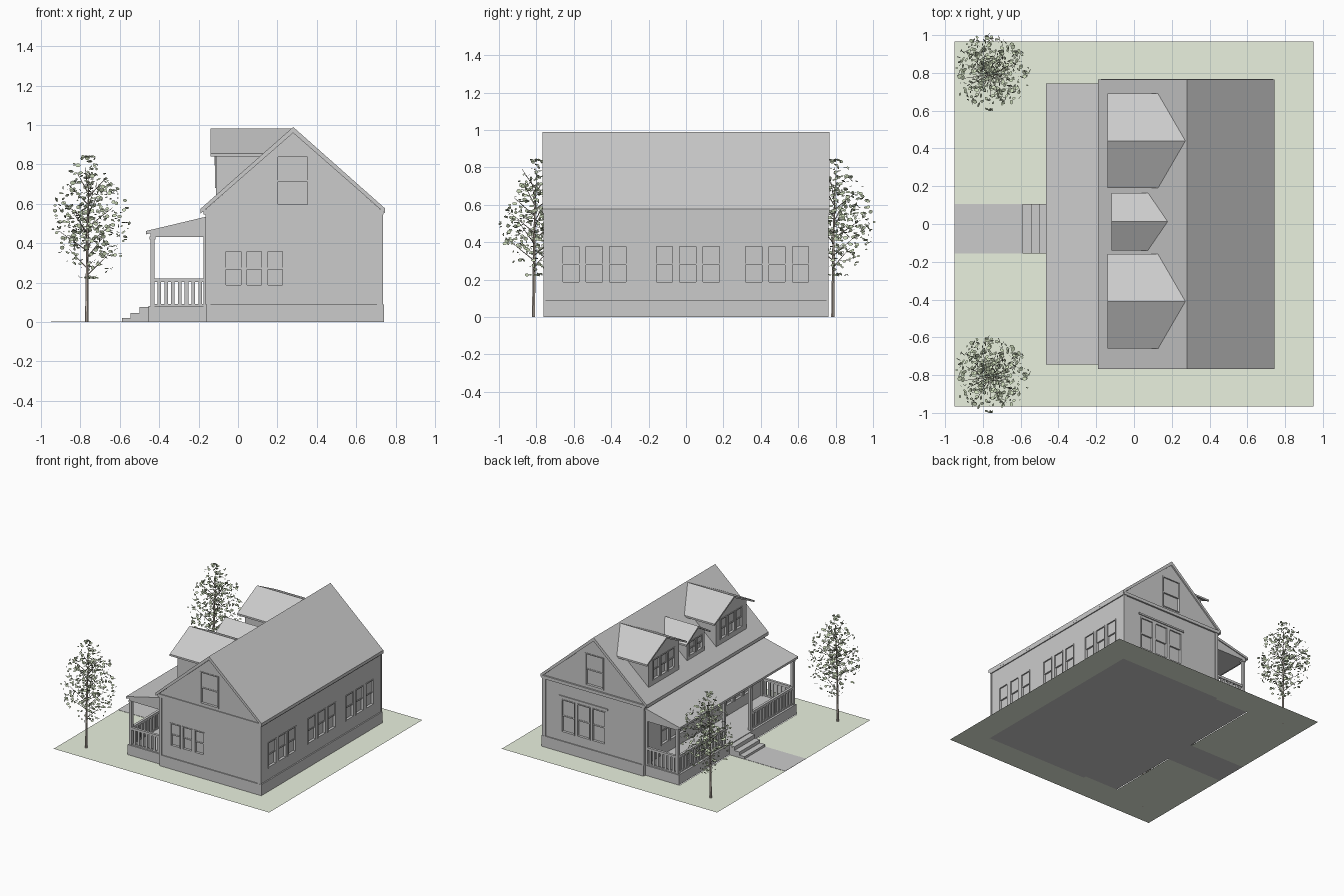
import bpy, bmesh, math, random
from mathutils import Vector, Matrix

if "Cube" in bpy.data.objects:
    bpy.data.objects.remove(bpy.data.objects["Cube"])

random.seed(4)


def mat(name, col):
    m = bpy.data.materials.new(name)
    m.diffuse_color = (*col, 1)
    m.use_nodes = True
    m.node_tree.nodes["Principled BSDF"].inputs["Base Color"].default_value = m.diffuse_color
    return m


GRASS = mat("grass", (0.82, 0.88, 0.74))
LEAF = mat("leaf", (0.62, 0.72, 0.5))
BARK = mat("bark", (0.55, 0.48, 0.42))


def finish(name, bm, material=None):
    if material is not GRASS and material is not LEAF:
        bmesh.ops.recalc_face_normals(bm, faces=bm.faces)
    me = bpy.data.meshes.new(name)
    bm.to_mesh(me)
    bm.free()
    ob = bpy.data.objects.new(name, me)
    bpy.context.collection.objects.link(ob)
    if material:
        me.materials.append(material)
    return ob


def loft(name, ring_a, ring_b):
    """Solid between two matching outlines."""
    bm = bmesh.new()
    a = [bm.verts.new(p) for p in ring_a]
    b = [bm.verts.new(p) for p in ring_b]
    n = len(a)
    bm.faces.new(a)
    bm.faces.new(b[::-1])
    for i in range(n):
        bm.faces.new((a[i], b[i], b[(i + 1) % n], a[(i + 1) % n]))
    return finish(name, bm)


def prism(name, xz, y0, y1):
    return loft(name, [(x, y0, z) for x, z in xz], [(x, y1, z) for x, z in xz])


def boxes(name, items):
    """One object made of boxes (x0, x1, y0, y1, z0, z1)."""
    bm = bmesh.new()
    for x0, x1, y0, y1, z0, z1 in items:
        c = ((x0 + x1) / 2, (y0 + y1) / 2, (z0 + z1) / 2)
        m = Matrix.Translation(c) @ Matrix.Diagonal((abs(x1 - x0), abs(y1 - y0), abs(z1 - z0), 1))
        bmesh.ops.create_cube(bm, size=1, matrix=m)
    return finish(name, bm)


cuts, frames = [], []


def window(axis, sign, pos, a0, a1, z0, z1, mid=True):
    """Recess in a wall at pos with a frame and two sashes."""
    def slab(u0, u1, d0, d1, w0, w1):
        p, q = sorted((pos + sign * d0, pos + sign * d1))
        return (p, q, u0, u1, w0, w1) if axis == "x" else (u0, u1, p, q, w0, w1)
    f, zm = 0.008, (z0 + z1) / 2
    cuts.append(slab(a0, a1, -0.016, 0.02, z0, z1))
    frames.extend([slab(a0, a0 + f, -0.016, 0.004, z0, z1), slab(a1 - f, a1, -0.016, 0.004, z0, z1),
                   slab(a0 + f, a1 - f, -0.016, 0.004, z1 - f, z1),
                   slab(a0 + f, a1 - f, -0.016, 0.004, z0, z0 + f)])
    if mid:
        frames.append(slab(a0 + f, a1 - f, -0.016, -0.006, zm, z1 - f))
        frames.append(slab(a0 + f, a1 - f, -0.016, -0.003, zm - 0.005, zm + 0.005))


def row(axis, sign, pos, centre, w, gap, z0, z1, n=3):
    for i in range(n):
        c = centre + (i - (n - 1) / 2) * (w + gap)
        window(axis, sign, pos, c - w / 2, c + w / 2, z0, z1)


# Lawn with a notch for the house and path
bm = bmesh.new()
outline = [(-.95, -.965), (.95, -.965), (.95, .965), (-.95, .965), (-.95, .105), (-.46, .105),
           (-.46, .74), (-.16, .74), (-.16, .76), (.74, .76), (.74, -.76), (-.16, -.76),
           (-.16, -.74), (-.46, -.74), (-.46, -.155), (-.95, -.155)]
bm.faces.new([bm.verts.new((x, y, 0)) for x, y in outline])
finish("lawn", bm, GRASS)
boxes("path", [(-.95, -.46, -.155, .105, 0, .002)])

# House walls, foundation and trim
RX, RZ, S = 0.28, 0.99, 0.885
walls = prism("house_walls", [(-.16, .05), (.73, .05), (.73, .565), (RX, .965), (-.16, .575)], -.755, .755)
boxes("foundation", [(-.16, .74, -.763, .763, 0, .088)])
trim = []
for s in (-1, 1):
    y0, y1 = sorted((s * .75, s * .762))
    trim += [(.705, .735, y0, y1, .088, .545), (-.165, -.14, y0, y1, .088, .545),
             (-.175, .735, y0, s * .768 if s > 0 else y1, .545, .57)]
trim.append((.73, .738, -.762, .762, .545, .575))
boxes("wall_trim", trim)

# Main roof
prism("main_roof", [(-.19, .575), (RX, RZ), (.745, .578), (.745, .553), (RX, .96), (-.19, .55)], -.768, .766)

# Windows on the side walls, the back wall and the porch wall
row("y", -1, -.755, .083, .09, .016, .18, .365)
row("y", 1, .755, .375, .12, .015, .155, .42)
boxes("window_head", [(.16, .59, .755, .763, .435, .448)])
for s in (-1, 1):
    window("y", s, s * .755, .195, .36, .588, .845)
for c in (-.49, .01, .487):
    row("x", 1, .73, c, .103, .022, .18, .385)
for c in (-.43, .38):
    row("x", -1, -.16, c, .1, .015, .16, .38)
window("x", -1, -.16, -.09, .04, .088, .4, mid=False)


# Dormers, mitred into the roof slope
def roof_x(z):
    return RX - (RZ - z) / S


def dormer(name, yc, eave, wall, ridge, eave_z, front, face):
    slope = (ridge - eave_z) / eave
    t = 0.014
    roof = [(-eave, eave_z), (0, ridge), (eave, eave_z), (eave, eave_z - t), (0, ridge - t), (-eave, eave_z - t)]
    loft(name + "_roof", [(front, yc + y, z) for y, z in roof], [(roof_x(z), yc + y, z) for y, z in roof])
    top = ridge - slope * wall - t / 2
    low = RZ - (RX - face) * S - .004
    body = [(-wall, low), (wall, low), (wall, top), (0, ridge - t / 2), (-wall, top)]
    return loft(name + "_walls", [(face, yc + y, z) for y, z in body],
                [(max(roof_x(z), face + .001), yc + y, z) for y, z in body])


bodies = [walls]
for i, yc in enumerate((-.41, .44)):
    bodies.append(dormer(f"large_dormer_{i}", yc, .25, .19, .983, .855, -.14, -.112))
    row("x", -1, -.112, yc, .085, .012, .68, .845)
bodies.append(dormer("small_dormer", .013, .152, .11, .9, .808, -.12, -.095))
row("x", -1, -.095, .013, .08, .012, .685, .8, n=2)

# Cut the window recesses and place the frames
cutter = boxes("window_cutter", cuts)
cutter.hide_render = True
cutter.display_type = "WIRE"
cutter.hide_set(True)
for b in bodies:
    m = b.modifiers.new("recesses", "BOOLEAN")
    m.operation = "DIFFERENCE"
    m.solver = "EXACT"
    m.object = cutter
boxes("window_frames", frames)
boxes("front_door", [(-.154, -.15, -.082, .032, .096, .392)])

# Porch deck, steps and roof
boxes("porch_deck", [(-.455, -.16, -.74, .74, 0, .08)])
boxes("front_steps", [(-.59, -.455, -.155, .105, 0, .02), (-.545, -.455, -.155, .105, .02, .045),
                      (-.5, -.455, -.155, .105, .045, .075)])
prism("porch_roof", [(-.467, .445), (-.467, .462), (-.16, .535), (-.16, .515)], -.745, .745)
prism("porch_beam", [(-.445, .432), (-.16, .432), (-.16, .525), (-.445, .458)], -.738, .738)

# Porch posts
posts = []
for y in (-.725, -.19, .14, .725):
    posts += [(-.445, -.423, y - .011, y + .011, .08, .435),
              (-.449, -.419, y - .015, y + .015, .42, .435)]
for y in (-.725, .725):
    posts.append((-.175, -.16, y - .011, y + .011, .08, .435))
boxes("porch_posts", posts)

# Railings
rails = []
for y0, y1 in ((-.725, -.19), (.14, .725)):
    rails += [(-.444, -.424, y0, y1, .203, .222), (-.441, -.427, y0, y1, .082, .092)]
    n = round((y1 - y0) / .036)
    for i in range(1, n):
        y = y0 + (y1 - y0) * i / n
        rails.append((-.44, -.428, y - .009, y + .009, .085, .205))
for y in (-.725, .725):
    rails += [(-.434, -.165, y - .01, y + .01, .203, .222), (-.434, -.165, y - .007, y + .007, .082, .092)]
    for i in range(1, 8):
        x = -.434 + .0345 * i
        rails.append((x - .009, x + .009, y - .006, y + .006, .085, .205))
boxes("porch_railing", rails)


# Trees: tapered trunk with limbs, and loose leaf discs
def limb(bm, p, q, r0, r1):
    d = Vector(q) - Vector(p)
    m = Matrix.Translation((Vector(p) + Vector(q)) / 2) @ d.to_track_quat("Z", "Y").to_matrix().to_4x4()
    bmesh.ops.create_cone(bm, cap_ends=True, segments=6, radius1=r0, radius2=r1, depth=d.length, matrix=m)


def spread(z):
    t = (z - .21) / .64
    return .19 * math.sin(math.pi * min(1, max(0, t)) ** .85) ** .7 + .015


trunk, leaves = bmesh.new(), bmesh.new()
limb(trunk, (0, 0, 0), (.004, .004, .45), .009, .006)
limb(trunk, (.004, .004, .45), (.012, .015, .76), .006, .001)
for i in range(16):
    z, a = .24 + .03 * i, i * 2.4
    r = spread(z + .08) * .7
    limb(trunk, (.004, .005, z), (r * math.cos(a), r * math.sin(a) + .01, z + .1), .003, .001)
for i in range(620):
    z = min(.84, max(.225, random.gauss(.53, .15)))
    a = random.uniform(0, math.tau)
    r = spread(z) * random.random() ** .75
    m = (Matrix.Translation((.012 + r * math.cos(a), .02 + r * math.sin(a), z))
         @ Matrix.Rotation(random.uniform(0, math.tau), 4, "Z")
         @ Matrix.Rotation(random.uniform(.2, 1.7), 4, "X") @ Matrix.Diagonal((1, .75, 1, 1)))
    bmesh.ops.create_circle(leaves, cap_ends=True, segments=7, radius=random.uniform(.006, .015), matrix=m)
parts = [finish("tree_trunk", trunk, BARK), finish("tree_leaves", leaves, LEAF)]
for p in parts:
    p.location = (-.768, -.815, 0)
    twin = p.copy()
    twin.name = p.name + "_back"
    twin.location.y = .785
    bpy.context.collection.objects.link(twin)
